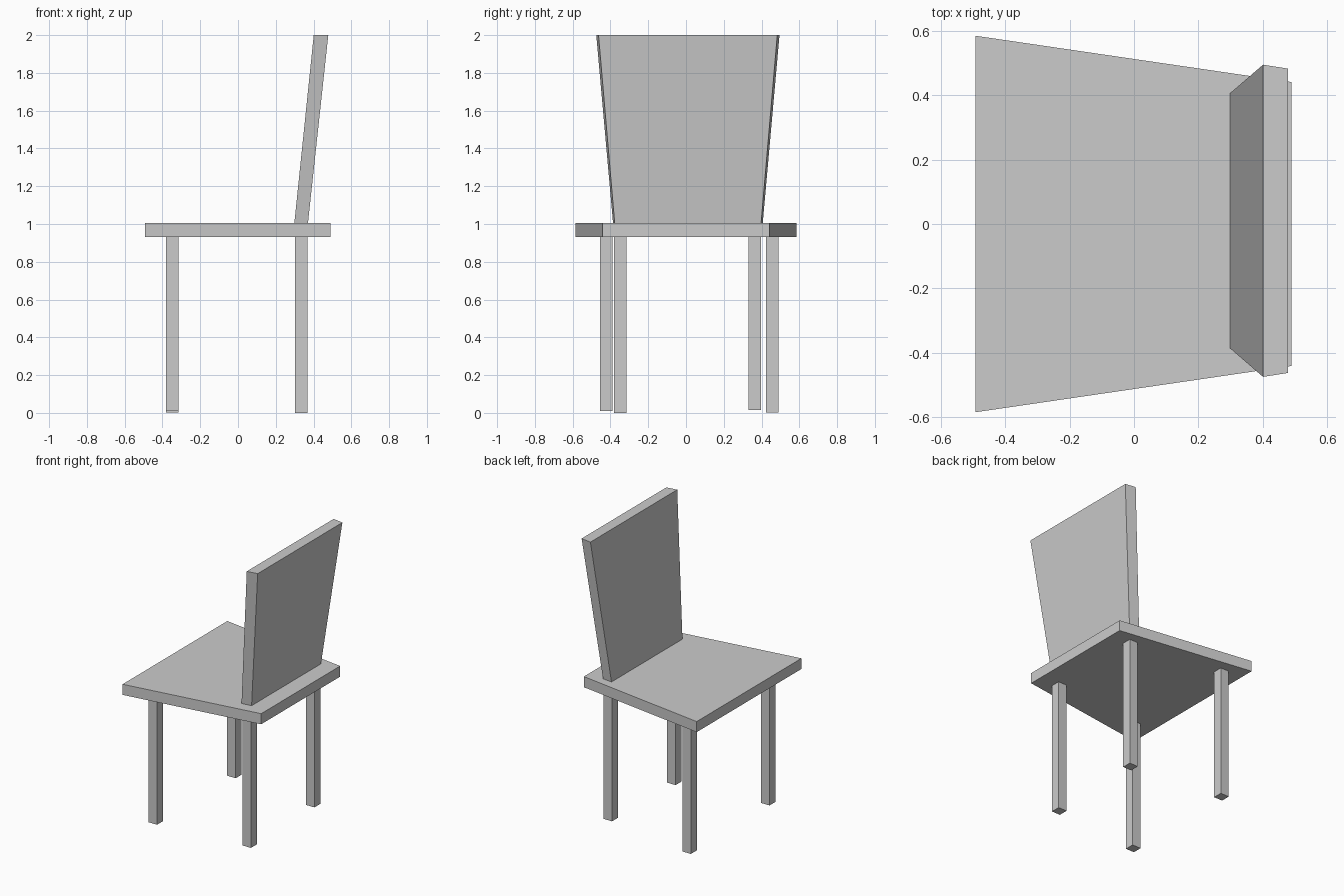
import bpy

if "Cube" in bpy.data.objects:
    bpy.data.objects.remove(bpy.data.objects["Cube"])


def prism(name, bottom, top):
    """Solid between two matching four-point outlines, listed anticlockwise from above."""
    n = len(bottom)
    faces = [tuple(reversed(range(n))), tuple(range(n, 2 * n))]
    faces += [(i, (i + 1) % n, n + (i + 1) % n, n + i) for i in range(n)]
    mesh = bpy.data.meshes.new(name)
    mesh.from_pydata(bottom + top, [], faces)
    mesh.update()
    obj = bpy.data.objects.new(name, mesh)
    bpy.context.collection.objects.link(obj)
    return obj


def outline(x0, x1, half0, half1, z, yc=0.0):
    """Trapezium in plan: half-width half0 at x0, half1 at x1."""
    return [(x0, yc - half0, z), (x1, yc - half1, z),
            (x1, yc + half1, z), (x0, yc + half0, z)]


SEAT_BOTTOM, SEAT_TOP = 0.93, 1.005

# Seat, wider at the open side
prism("seat",
      outline(-0.493, 0.49, 0.585, 0.441, SEAT_BOTTOM),
      outline(-0.493, 0.49, 0.585, 0.441, SEAT_TOP))

# Backrest, leaning outward and flaring towards the top
prism("backrest",
      outline(0.298, 0.37, 0.396, 0.387, SEAT_TOP - 0.003, 0.01),
      outline(0.401, 0.478, 0.485, 0.473, 2.0, 0.01))

# Square legs: centre x, centre y, foot height
legs = {
    "front_leg_right": (-0.348, -0.422, 0.01),
    "front_leg_left": (-0.348, 0.457, 0.003),
    "back_leg_right": (0.334, -0.347, 0.0),
    "back_leg_left": (0.334, 0.363, 0.015),
}
R = 0.033
for name, (x, y, foot) in legs.items():
    prism(name,
          outline(x - R, x + R, R, R, foot, y),
          outline(x - R, x + R, R, R, SEAT_BOTTOM + 0.002, y))
